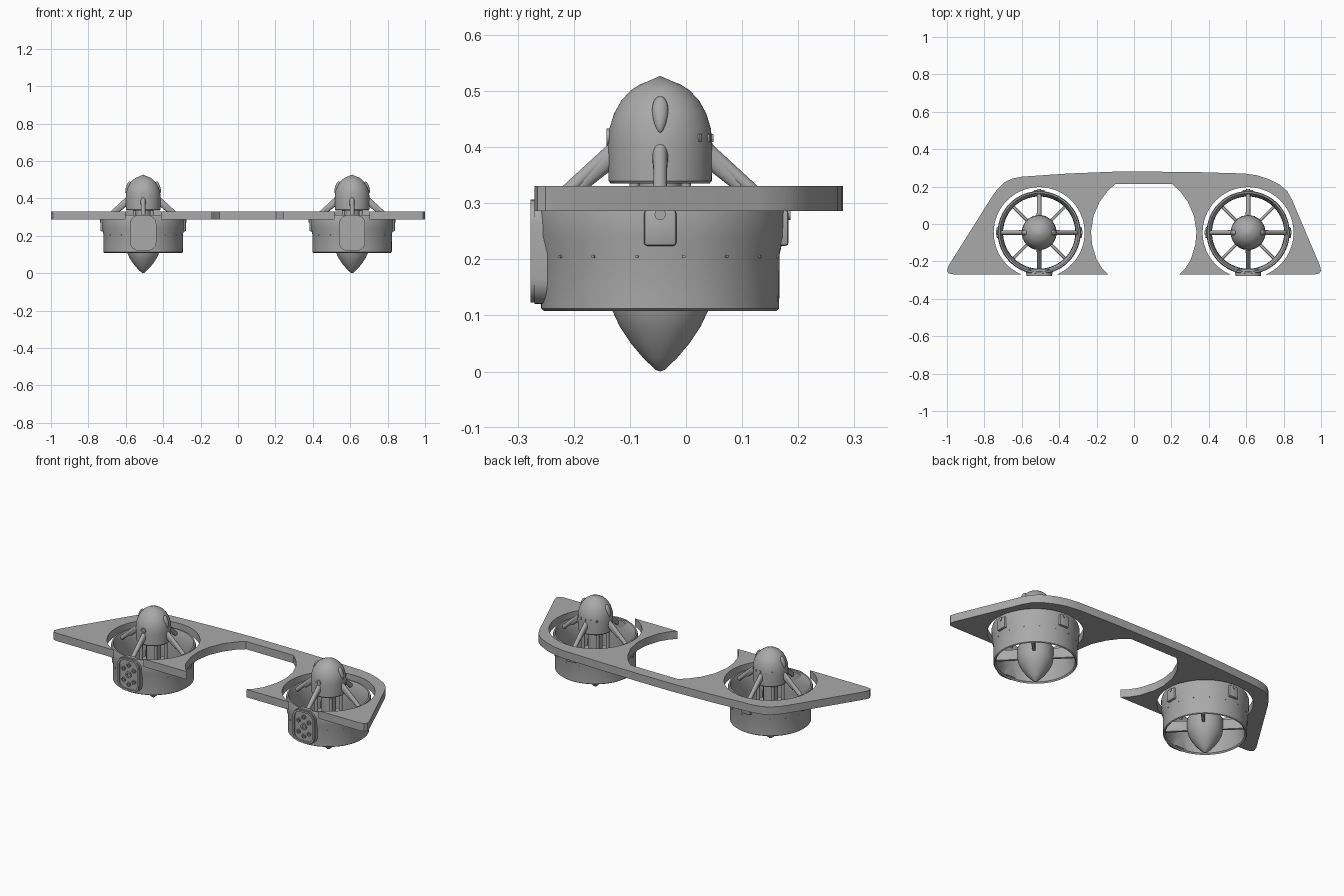
import bpy, bmesh, math
from math import sin, cos, pi, radians
from mathutils import Vector, Matrix

if "Cube" in bpy.data.objects:
    bpy.data.objects.remove(bpy.data.objects["Cube"])

grey = bpy.data.materials.new("plain_grey")
grey.use_nodes = True
grey.diffuse_color = (0.4, 0.4, 0.4, 1)
grey.node_tree.nodes["Principled BSDF"].inputs["Base Color"].default_value = (0.4, 0.4, 0.4, 1)


def finish(name, bm, matrix=Matrix(), angle=35):
    bmesh.ops.recalc_face_normals(bm, faces=bm.faces)
    bm.transform(matrix)
    mesh = bpy.data.meshes.new(name)
    bm.to_mesh(mesh)
    bm.free()
    obj = bpy.data.objects.new(name, mesh)
    bpy.context.collection.objects.link(obj)
    mesh.materials.append(grey)
    bpy.ops.object.select_all(action='DESELECT')
    obj.select_set(True)
    bpy.context.view_layer.objects.active = obj
    bpy.ops.object.shade_smooth_by_angle(angle=radians(angle))
    return obj


def lathe(name, profile, matrix, closed=False, segs=64):
    bm = bmesh.new()
    verts = [bm.verts.new((r, 0, z)) for r, z in profile]
    edges = [bm.edges.new(p) for p in zip(verts, verts[1:])]
    if closed:
        edges.append(bm.edges.new((verts[-1], verts[0])))
    bmesh.ops.spin(bm, geom=verts + edges, axis=(0, 0, 1), cent=(0, 0, 0),
                   angle=2 * pi, steps=segs, use_duplicate=False)
    bmesh.ops.remove_doubles(bm, verts=bm.verts, dist=0.0002)
    return finish(name, bm, matrix)


def prism(name, outline, z0, z1, matrix=Matrix()):
    bm = bmesh.new()
    face = bm.faces.new([bm.verts.new((x, y, z0)) for x, y in outline])
    top = bmesh.ops.extrude_face_region(bm, geom=[face])["geom"]
    bmesh.ops.translate(bm, vec=(0, 0, z1 - z0),
                        verts=[v for v in top if isinstance(v, bmesh.types.BMVert)])
    return finish(name, bm, matrix)


def arc(cx, cy, r, start, end, steps):
    return [(cx + r * cos(radians(start + (end - start) * i / steps)),
             cy + r * sin(radians(start + (end - start) * i / steps))) for i in range(steps + 1)]


def rounded(w, h, r):
    pts = []
    for sx, sy, a in ((1, 1, 0), (-1, 1, 90), (-1, -1, 180), (1, -1, 270)):
        pts += arc(sx * (w / 2 - r), sy * (h / 2 - r), r, a, a + 90, 6)
    return pts


def rod(name, a, b, width, depth, matrix, tip=1.0):
    """Oval bar running from a to b."""
    a, b = Vector(a), Vector(b)
    bm = bmesh.new()
    bmesh.ops.create_cone(bm, cap_ends=True, segments=20, radius1=1, radius2=tip, depth=(b - a).length)
    turn = (b - a).to_track_quat('Z', 'Y').to_matrix().to_4x4()
    place = Matrix.Translation((a + b) / 2) @ turn @ Matrix.Diagonal((width, depth, 1, 1))
    return finish(name, bm, matrix @ place)


def box(name, centre, size, matrix, bevel=0.006):
    bm = bmesh.new()
    bmesh.ops.create_cube(bm, size=1, matrix=Matrix.Translation(centre) @ Matrix.Diagonal((*size, 1)))
    bmesh.ops.bevel(bm, geom=bm.edges[:], offset=bevel, segments=2, affect='EDGES', profile=0.5)
    return finish(name, bm, matrix)


# Wing plate with two open round holes and a central cutout
CY, FRONT, HOLE = -0.046, -0.27, 0.243
ENGINES = {"right": -0.507, "left": 0.61}
gap = math.degrees(math.asin((CY - FRONT) / HOLE))
cut = [(0.15, 0.215), (0.19, 0.18), (0.235, 0.12), (0.268, 0.045), (0.282, -0.04),
       (0.276, -0.11), (0.252, -0.19), (0.22, -0.24), (0.19, FRONT)]
outline = [(-0.96, FRONT), *arc(ENGINES["right"], CY, HOLE, 180 + gap, -gap, 64)]
outline += [(0.052 - x, y) for x, y in reversed(cut)] + [(0.052 + x, y) for x, y in cut]
outline += arc(ENGINES["left"], CY, HOLE, 180 + gap, -gap, 64)
outline += [(0.965, FRONT), (0.99, -0.265), (1.0, -0.25), (0.995, -0.225), (0.845, 0.13), (0.82, 0.175),
            (0.78, 0.21), (0.72, 0.24), (0.66, 0.26), (0.59, 0.27), (0.35, 0.277), (0.1, 0.28),
            (-0.1, 0.28), (-0.35, 0.27), (-0.6, 0.253), (-0.65, 0.243), (-0.69, 0.225), (-0.73, 0.187),
            (-0.76, 0.145), (-0.99, -0.22), (-1.0, -0.25), (-0.99, -0.265)]
prism("wing_plate", outline, 0.286, 0.331)

for side, cx in ENGINES.items():
    home = Matrix.Translation((cx, CY, 0))

    # Duct: flared outer wall and bell-mouthed inner wall
    lathe(side + "_duct", [(0.207, 0.108), (0.212, 0.112), (0.213, 0.21), (0.22, 0.24), (0.222, 0.30),
                           (0.218, 0.312), (0.21, 0.312), (0.203, 0.295), (0.195, 0.26), (0.193, 0.2),
                           (0.2, 0.115)], home, closed=True, segs=80)

    # Hub: pointed dome, centre column and tail spinner
    dome = [(0, 0.335), (0.088, 0.335), (0.092, 0.34), (0.093, 0.405)]
    dome += [(0.093 * cos(t) ** 0.95, 0.405 + 0.115 * sin(t)) for t in (0.25, 0.5, 0.75, 1, 1.2, 1.35)]
    lathe(side + "_hub_dome", dome + [(0, 0.527)], home)
    lathe(side + "_hub_column", [(0, 0.18), (0.038, 0.18), (0.038, 0.336), (0, 0.336)], home, segs=32)
    lathe(side + "_tail_spinner", [(0, 0), (0.008, 0.003), (0.03, 0.024), (0.052, 0.05), (0.072, 0.08),
                                   (0.086, 0.11), (0.091, 0.14), (0.091, 0.19), (0.08, 0.205),
                                   (0, 0.205)], home)

    for i in range(4):
        spin = home @ Matrix.Rotation(i * pi / 2, 4, 'Z')
        diag = spin @ Matrix.Rotation(pi / 4, 4, 'Z')
        # Sloping struts from dome to duct lip, each with a collar
        rod(f"{side}_strut_{i}", (0.075, 0, 0.405), (0.2, 0, 0.29), 0.012, 0.012, spin)
        rod(f"{side}_strut_fairing_{i}", (0.08, 0, 0.39), (0.15, 0, 0.325), 0.015, 0.02, spin, 0.6)
        # Stator vanes across the lower duct
        box(f"{side}_vane_{i}", (0.14, 0, 0.16), (0.12, 0.016, 0.06), diag, 0.005)
        # Slim posts around the column
        rod(f"{side}_post_{i}", (0.065, 0, 0.2), (0.065, 0, 0.337), 0.009, 0.009, diag)

    for i, angle in enumerate((0, 90, 180)):
        spin = home @ Matrix.Rotation(radians(angle), 4, 'Z')
        # Mounting brackets with a bolt on the duct's sides and back
        box(f"{side}_bracket_{i}", (0.216, 0, 0.256), (0.026, 0.058, 0.064), spin)
        rod(f"{side}_bracket_bolt_{i}", (0.225, 0, 0.28), (0.232, 0, 0.28), 0.01, 0.01, spin)

    # Teardrop covers on the dome sides
    for i in range(2):
        bm = bmesh.new()
        bmesh.ops.create_uvsphere(bm, u_segments=20, v_segments=12, radius=1)
        for v in bm.verts:
            v.co.y *= 1 + 0.25 * v.co.z
        place = Matrix.Translation((0.08, 0, 0.458)) @ Matrix.Rotation(-0.3, 4, 'Y')
        finish(f"{side}_dome_cover_{i}", bm, home @ Matrix.Rotation(i * pi, 4, 'Z') @ place
               @ Matrix.Diagonal((0.012, 0.014, 0.034, 1)))

    # Round port on the dome front, small tabs on the dome back
    face_front = home @ Matrix.Translation((0, -0.088, 0.418)) @ Matrix.Rotation(pi / 2, 4, 'X')
    lathe(side + "_dome_port", [(0.008, 0), (0.015, 0), (0.015, 0.008), (0.008, 0.008)],
          face_front, closed=True, segs=24)
    for i in range(5):
        spin = home @ Matrix.Rotation(radians(50 + 20 * i), 4, 'Z')
        box(f"{side}_dome_tab_{i}", (0.091, 0, 0.416), (0.008, 0.008, 0.014), spin, 0.001)

    # Rivets around the duct's upper band
    for i in range(16):
        spin = home @ Matrix.Rotation((i + 0.5) * pi / 8, 4, 'Z')
        rod(f"{side}_rivet_{i}", (0.21, 0, 0.205), (0.216, 0, 0.205), 0.003, 0.003, spin)

    # Front access panel: rounded slab, raised rim and ring fittings
    panel = home @ Matrix.Translation((0, 0, 0.215)) @ Matrix.Rotation(pi / 2, 4, 'X')
    prism(side + "_panel", rounded(0.14, 0.19, 0.045), 0.195, 0.224, panel)
    outer, inner = rounded(0.136, 0.184, 0.044), rounded(0.116, 0.164, 0.036)
    bm = bmesh.new()
    loops = [[bm.verts.new((x, y, z)) for x, y in pts] for pts, z in
             ((outer, 0.223), (outer, 0.231), (inner, 0.231), (inner, 0.223))]
    for a, b in zip(loops, loops[1:]):
        for k in range(len(a)):
            n = (k + 1) % len(a)
            bm.faces.new((a[k], a[n], b[n], b[k]))
    finish(side + "_panel_rim", bm, panel)
    for i, (x, y, r) in enumerate([(0, 0.055, 0.013), (0, 0.0, 0.018), (0.033, 0.03, 0.012), (-0.033, 0.03, 0.012),
                                   (0.033, -0.035, 0.012), (-0.033, -0.035, 0.012), (0, -0.055, 0.012)]):
        lathe(f"{side}_panel_ring_{i}", [(r * 0.55, 0.223), (r * 0.55, 0.23), (r, 0.23), (r, 0.223)],
              panel @ Matrix.Translation((x, y, 0)), closed=True, segs=24)
